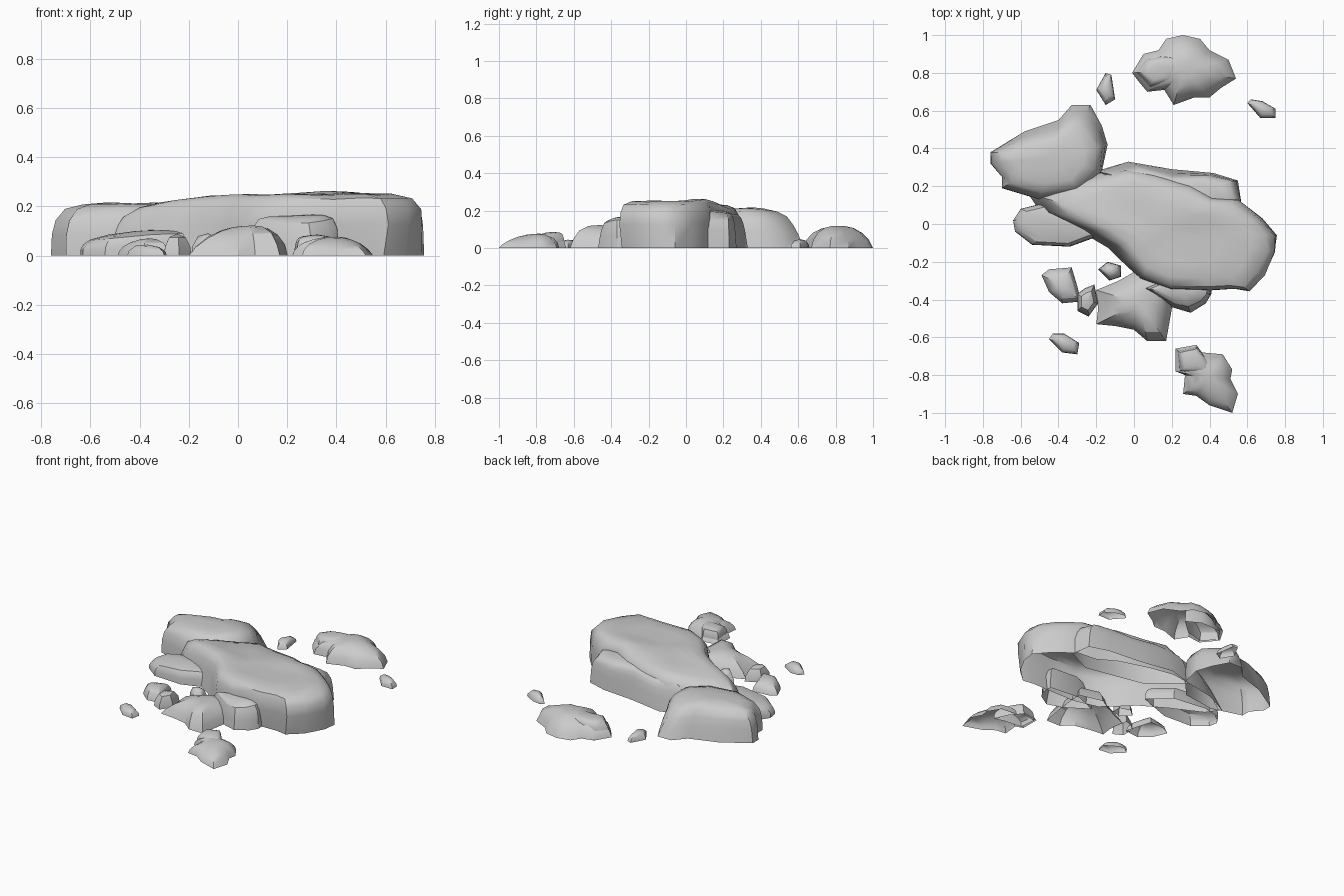
import bpy
import bmesh
import math
import random
from mathutils import Vector, noise

random.seed(4)

default_cube = bpy.data.objects.get("Cube")
if default_cube:
    bpy.data.objects.remove(default_cube, do_unlink=True)

# Single stone colour
STONE = (0.6, 0.6, 0.6, 1)
stone = bpy.data.materials.new("grey stone")
stone.use_nodes = True
stone.diffuse_color = STONE
stone.node_tree.nodes["Principled BSDF"].inputs["Base Color"].default_value = STONE

# Side profiles: (scale of the outline, share of the height)
BLUFF = [(1, 0), (1, .5), (.97, .75), (.9, .91), (.76, .98), (.5, 1), (.25, 1)]
HUMP = [(1, 0), (.99, .4), (.95, .67), (.84, .89), (.62, .97), (.3, 1)]
DOME = [(1, 0), (.93, .38), (.76, .72), (.5, .93), (.25, 1)]
CHIP = [(1, 0), (.94, .4), (.6, .85)]


def centre_and_area(points):
    """Area centroid and signed area of an outline."""
    area, centre = 0, Vector((0, 0))
    for a, b in zip(points, points[1:] + points[:1]):
        cross = a.x * b.y - b.x * a.y
        area += cross / 2
        centre += (a + b) * cross / 6
    return centre / area, area


def rock(name, outline, height, profile, slope=(0, 0), soft=(0, 0), under=(0, 0),
         rough=0.012, crease=38):
    """Open-bottomed rock shell raised from a ground outline in hundredths.
    soft: side that leans inwards at the top; under: side that is undercut."""
    points = [Vector((x, y)) / 100 for x, y in outline]
    centre, area = centre_and_area(points)
    if area < 0:
        points.reverse()
    slope, soft, under = Vector(slope), Vector(soft), Vector(under)

    def lift(p, share):
        top = height + min(0, slope.dot(p - centre))
        bump = noise.noise(Vector((p.x * 5, p.y * 5, height * 9))) * rough
        return share * (top + bump)

    bm = bmesh.new()
    rings = []
    for scale, share in profile:
        ring = []
        for p in points:
            side = (p - centre).normalized()
            lean = share * max(0, side.dot(soft)) + (1 - share) * max(0, side.dot(under))
            wobble = random.uniform(-rough, rough) * .7 if 0 < share < 1 else 0
            reach = min(scale + wobble, 1) * (1 - lean)
            q = centre + (p - centre) * reach
            ring.append(bm.verts.new((q.x, q.y, lift(q, share))))
        rings.append(ring)
    count = len(points)
    for low, high in zip(rings, rings[1:]):
        for i in range(count):
            j = (i + 1) % count
            bm.faces.new((low[i], low[j], high[j], high[i]))
    peak = bm.verts.new((centre.x, centre.y, lift(centre, 1)))
    for i in range(count):
        bm.faces.new((rings[-1][i], rings[-1][(i + 1) % count], peak))

    mesh = bpy.data.meshes.new(name)
    bm.to_mesh(mesh)
    bm.free()
    mesh.materials.append(stone)
    mesh.shade_smooth()
    mesh.set_sharp_from_angle(angle=math.radians(crease))
    obj = bpy.data.objects.new(name, mesh)
    bpy.context.scene.collection.objects.link(obj)


# Large central mass
rock("main_boulder",
     [(-20, 28), (-6, 30), (10, 27), (30, 21), (42, 14), (55, 13), (68, 3), (76, -6),
      (76, -15), (71, -28), (63, -37), (55, -36), (42, -37), (20, -38), (2, -33),
      (-7, -23), (-15, -13), (-30, -3), (-50, 7), (-56, 16), (-40, 24)],
     .252, BLUFF, slope=(.06, -.05), soft=(-.17, -.08), under=(0, -.14),
     rough=.02, crease=45)

rock("back_left_boulder",
     [(-76, 38), (-58, 49), (-40, 55), (-33, 63), (-23, 63), (-17, 52), (-14, 42),
      (-17, 28), (-28, 16), (-50, 13), (-70, 19), (-70, 25), (-76, 32)],
     .215, HUMP, slope=(0, -.12), soft=(0, .3), crease=50)

# Ledges leaning on the central mass
rock("back_ledge",
     [(-20, 28), (-3, 33), (20, 29), (42, 27), (55, 23), (57, 10), (40, 2), (0, 10)],
     .2, BLUFF, slope=(0, -.2), soft=(0, .35))
rock("left_ledge",
     [(-64, 2), (-60, 8), (-48, 11), (-25, 8), (-12, -4), (-34, -12), (-54, -11), (-63, -4)],
     .1, HUMP, slope=(.15, 0), crease=28)
rock("front_right_ledge",
     [(5, -34), (20, -28), (41, -30), (41, -37), (38, -42), (30, -47), (20, -44)],
     .165, HUMP, slope=(0, .2), soft=(0, -.2), crease=28)
rock("front_ledge",
     [(-20, -35), (-8, -30), (6, -22), (22, -26), (20, -45), (17, -62), (7, -62),
      (0, -56), (-10, -54), (-20, -53), (-19, -45)],
     .118, DOME, slope=(.1, .05), soft=(-.2, 0), rough=.025, crease=25)

# Broken pieces in front of the left side
rock("front_left_slab",
     [(-49, -27), (-45, -24), (-33, -23), (-30, -33), (-28, -41), (-38, -42), (-45, -36)],
     .07, DOME, slope=(.1, -.1), crease=25)
rock("front_left_chunk",
     [(-30, -37), (-26, -34), (-21, -32), (-19, -42), (-24, -49), (-30, -46)],
     .085, CHIP, crease=25)
rock("wedge_chunk",
     [(-19, -24), (-14, -20), (-7, -22), (-7, -28), (-13, -30)],
     .09, CHIP, crease=45)

# Separate outlying rocks, each with a raised chip on top
rock("front_outlier",
     [(22, -66), (33, -64), (36, -68), (47, -69), (52, -77), (51, -82), (55, -90),
      (52, -100), (40, -96), (33, -91), (26, -90), (27, -80), (22, -78)],
     .072, DOME, slope=(0, .08), soft=(.15, 0))
rock("front_outlier_chip",
     [(23, -67), (33, -65), (39, -72), (43, -81), (36, -79), (24, -78)],
     .083, HUMP, slope=(-.15, .05), crease=45)
rock("back_outlier",
     [(-1, 80), (5, 90), (13, 92), (17, 98), (26, 100), (35, 98), (40, 92), (50, 87),
      (54, 77), (46, 72), (40, 67), (32, 67), (21, 63), (16, 71), (7, 70), (2, 76)],
     .11, DOME, soft=(0, .15))
rock("back_outlier_chip",
     [(0, 80), (6, 88), (14, 89), (21, 89), (30, 84), (20, 75), (8, 72)],
     .112, HUMP, soft=(-.2, 0), crease=45)

# Small loose stones
pebbles = {
    "back_pebble": [(-15, 80), (-12, 79), (-10, 66), (-15, 63), (-20, 71)],
    "back_left_pebble": [(60, 64), (62, 66), (68, 65), (75, 61), (75, 56), (67, 56)],
    "front_pebble": [(-45, -61), (-43, -58), (-37, -58), (-29, -63), (-30, -69), (-38, -68)],
}
for name, outline in pebbles.items():
    rock(name, outline, .045, CHIP, crease=45)
